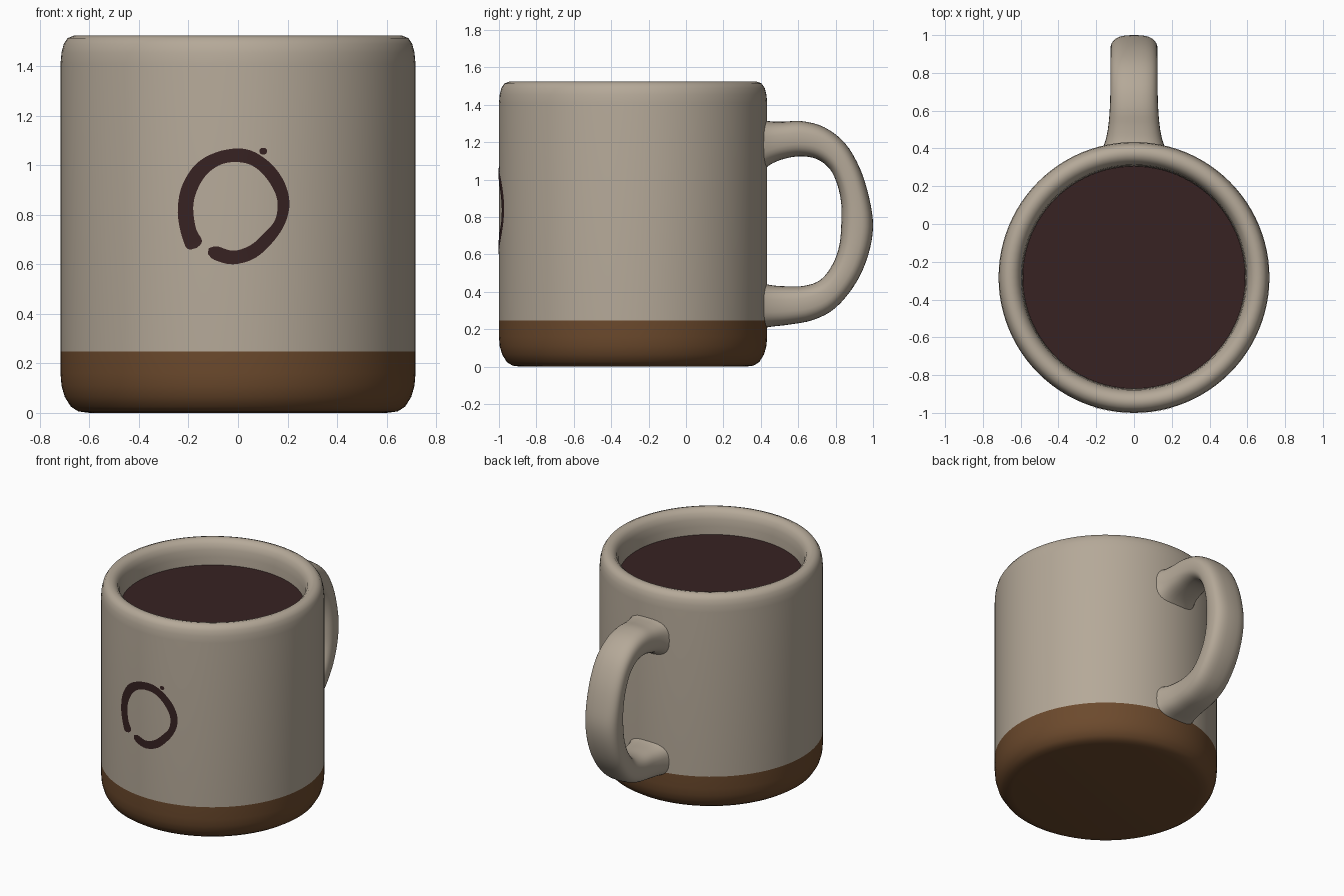
import bpy, bmesh, math
from mathutils import Vector

if "Cube" in bpy.data.objects:
    bpy.data.objects.remove(bpy.data.objects["Cube"])

CY = -0.283      # y of the cup axis
R = 0.717        # outer radius
SEG = 96


def material(name, rgb):
    m = bpy.data.materials.new(name)
    m.diffuse_color = (*rgb, 1)
    m.use_nodes = True
    m.node_tree.nodes["Principled BSDF"].inputs["Base Color"].default_value = m.diffuse_color
    return m


GLAZE = material("cream_glaze", (0.46, 0.395, 0.315))
CLAY = material("brown_clay", (0.15, 0.068, 0.026))
COFFEE = material("dark_coffee", (0.038, 0.016, 0.016))


def finish(bm, name, mats):
    me = bpy.data.meshes.new(name)
    bm.to_mesh(me)
    bm.free()
    for m in mats:
        me.materials.append(m)
    for p in me.polygons:
        p.use_smooth = True
    ob = bpy.data.objects.new(name, me)
    bpy.context.collection.objects.link(ob)
    return ob


def smooth_rows(rows, steps):
    """Catmull-Rom interpolation through rows of numbers."""
    rows = [Vector(r) for r in rows]
    out = []
    for i in range(len(rows) - 1):
        a, b, c, d = (rows[max(i - 1, 0)], rows[i], rows[i + 1],
                      rows[min(i + 2, len(rows) - 1)])
        for s in range(steps):
            t = s / steps
            out.append(0.5 * (2 * b + (c - a) * t + (2 * a - 5 * b + 4 * c - d) * t * t
                              + (3 * b - a - 3 * c + d) * t ** 3))
    return out + [rows[-1]]


# Cup: lathed profile (radius, z) from the foot, over the rim, to the inner floor
profile = [(0, 0), (0.60, 0), (0.645, 0.006), (0.675, 0.025), (0.70, 0.065), (0.713, 0.11),
           (R, 0.16), (R, 0.247), (R, 1.41), (0.713, 1.455), (0.704, 1.49), (0.688, 1.514),
           (0.66, 1.525), (0.632, 1.518), (0.61, 1.497), (0.597, 1.46), (0.592, 1.41),
           (0.588, 1.30), (0.57, 0.35), (0.50, 0.28), (0, 0.27)]
bm = bmesh.new()
verts = [bm.verts.new((r, CY, z)) for r, z in profile]
edges = [bm.edges.new(e) for e in zip(verts, verts[1:])]
bmesh.ops.spin(bm, geom=verts + edges, cent=(0, CY, 0), axis=(0, 0, 1),
               angle=2 * math.pi, steps=SEG)
bmesh.ops.remove_doubles(bm, verts=bm.verts, dist=1e-4)
bmesh.ops.recalc_face_normals(bm, faces=bm.faces)
for f in bm.faces:   # bare clay below the glaze line
    f.material_index = 1 if f.calc_center_median().z < 0.247 else 0
finish(bm, "cup", [GLAZE, CLAY])

# Coffee surface
bm = bmesh.new()
ring = [bm.verts.new((0.589 * math.cos(a), CY + 0.589 * math.sin(a), 1.355))
        for a in (2 * math.pi * i / SEG for i in range(SEG))]
bm.faces.new(ring)
finish(bm, "coffee", [COFFEE])

# Handle: outer (y, z), inner (y, z) edges and half width
w = 0.125
spine = [((0.39, 1.325, 0.39, 1.03), 0.170), ((0.45, 1.312, 0.45, 1.08), 0.149),
         ((0.52, 1.31, 0.52, 1.11), 0.136), ((0.62, 1.313, 0.61, 1.125), 0.128),
         ((0.74, 1.28, 0.70, 1.11), w), ((0.85, 1.195, 0.77, 1.055), w),
         ((0.93, 1.06, 0.81, 0.97), w), ((0.98, 0.90, 0.83, 0.87), w),
         ((1.0, 0.75, 0.83, 0.76), w), ((0.975, 0.60, 0.82, 0.65), w),
         ((0.91, 0.45, 0.785, 0.55), w), ((0.80, 0.315, 0.72, 0.465), w),
         ((0.68, 0.25, 0.63, 0.432), w), ((0.55, 0.225, 0.53, 0.43), 0.130),
         ((0.45, 0.213, 0.45, 0.437), 0.147), ((0.39, 0.20, 0.39, 0.455), 0.168)]
bm = bmesh.new()
N = 32
loops = []
for oy, oz, iy, iz, hw in smooth_rows([(*p, h) for p, h in spine], 4):
    outer, inner = Vector((0, oy, oz)), Vector((0, iy, iz))
    mid, half = (outer + inner) / 2, (outer - inner) / 2
    loop = []
    for k in range(N):   # rounded-box cross-section
        c, s = math.cos(2 * math.pi * k / N), math.sin(2 * math.pi * k / N)
        u = math.copysign(abs(c) ** 0.72, c)
        v = math.copysign(abs(s) ** 0.72, s)
        loop.append(bm.verts.new(mid + half * v + Vector((hw * u, 0, 0))))
    loops.append(loop)
for a, b in zip(loops, loops[1:]):
    for k in range(N):
        bm.faces.new((a[k], a[(k + 1) % N], b[(k + 1) % N], b[k]))
bm.faces.new(loops[0])
bm.faces.new(loops[-1])
bmesh.ops.recalc_face_normals(bm, faces=bm.faces)
finish(bm, "handle", [GLAZE])


# Painted ring on the front, wrapped on the cup wall
def on_wall(x, z):
    r = R + 0.003
    return (x, CY - math.sqrt(r * r - x * x), z)


stroke = [(-0.190, 0.660, -0.165, 0.667), (-0.212, 0.672, -0.145, 0.695),
          (-0.236, 0.75, -0.170, 0.745), (-0.243, 0.83, -0.181, 0.83),
          (-0.225, 0.92, -0.165, 0.90), (-0.17, 1.005, -0.125, 0.965),
          (-0.09, 1.052, -0.065, 1.005), (0.0, 1.068, 0.0, 1.013),
          (0.07, 1.052, 0.055, 1.0), (0.14, 1.0, 0.105, 0.96),
          (0.188, 0.93, 0.145, 0.90), (0.208, 0.85, 0.160, 0.845),
          (0.192, 0.77, 0.150, 0.78), (0.145, 0.695, 0.11, 0.73),
          (0.07, 0.626, 0.05, 0.677), (-0.02, 0.60, -0.02, 0.655),
          (-0.095, 0.618, -0.085, 0.673), (-0.122, 0.643, -0.118, 0.665)]
bm = bmesh.new()
pairs = [(bm.verts.new(on_wall(a, b)), bm.verts.new(on_wall(c, d)))
         for a, b, c, d in smooth_rows(stroke, 4)]
for (a, b), (c, d) in zip(pairs, pairs[1:]):
    bm.faces.new((a, c, d, b))
# Small splash dot beside the ring
bm.faces.new([bm.verts.new(on_wall(0.102 + 0.016 * math.cos(a), 1.057 + 0.014 * math.sin(a)))
              for a in (math.pi * k / 6 for k in range(12))])
bm.normal_update()
for f in bm.faces:   # face outwards
    if f.normal.y > 0:
        f.normal_flip()
finish(bm, "painted_ring", [COFFEE])
